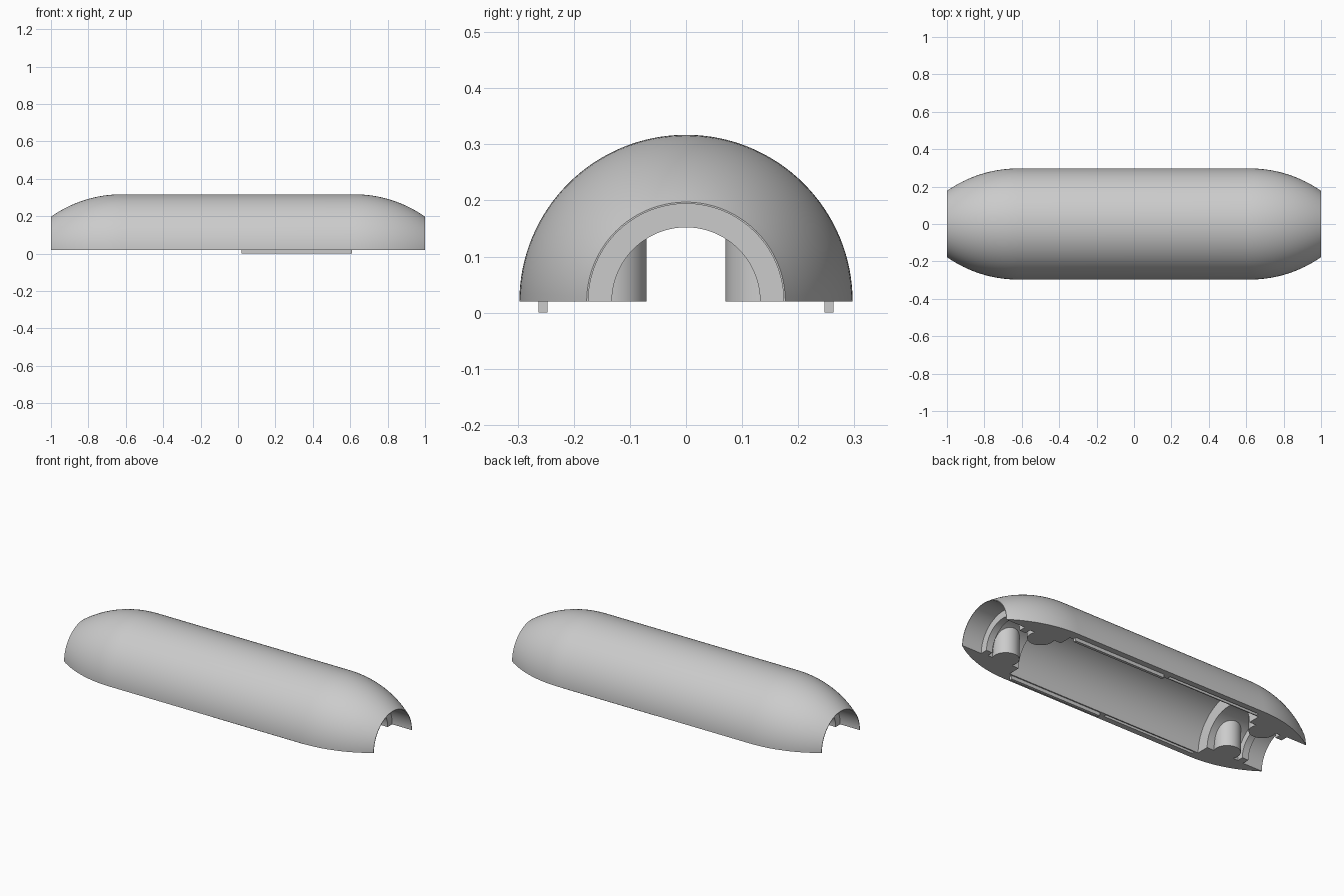
import bpy, bmesh, math
from mathutils import Matrix, Vector

if "Cube" in bpy.data.objects:
    bpy.data.objects.remove(bpy.data.objects["Cube"])

BASE = 0.02          # height of the parting plane
STRAIGHT = 0.62      # half length of the straight section
R_OUT, R_END = 0.297, 0.177
RIB = 0.63           # inner face of the thick end section

grey = bpy.data.materials.new("light_grey_plastic")
grey.use_nodes = True
colour = (0.6, 0.6, 0.6, 1)
grey.diffuse_color = colour
grey.node_tree.nodes["Principled BSDF"].inputs["Base Color"].default_value = colour


def finish(name, bm, smooth=True):
    bmesh.ops.recalc_face_normals(bm, faces=bm.faces)
    mesh = bpy.data.meshes.new(name)
    bm.to_mesh(mesh)
    bm.free()
    ob = bpy.data.objects.new(name, mesh)
    mesh.materials.append(grey)
    bpy.context.collection.objects.link(ob)
    if smooth:
        shade(ob)
    return ob


def shade(ob):
    bpy.ops.object.select_all(action='DESELECT')
    ob.select_set(True)
    bpy.context.view_layer.objects.active = ob
    bpy.ops.object.shade_smooth_by_angle(angle=math.radians(30))


def box(name, x0, x1, y, width, z0, z1):
    bm = bmesh.new()
    bmesh.ops.create_cube(bm, size=1)
    bmesh.ops.scale(bm, vec=(x1 - x0, width, z1 - z0), verts=bm.verts)
    bmesh.ops.translate(bm, vec=((x0 + x1) / 2, y, (z0 + z1) / 2), verts=bm.verts)
    return finish(name, bm, False)


# Half profile (x, radius): curved outside, then stepped inside
length, drop = 1 - STRAIGHT, R_OUT - R_END
arc_r = (length ** 2 + drop ** 2) / (2 * drop)
sweep = math.asin(length / arc_r)
outer = []
for i in range(17):
    a = sweep * i / 16
    outer.append((STRAIGHT + arc_r * math.sin(a), R_OUT - arc_r * (1 - math.cos(a))))
inner = [(1, 0.174), (0.875, 0.174), (0.875, 0.132), (0.835, 0.132),
         (0.835, 0.168), (RIB, 0.168), (RIB, 0.24)]
half = outer + inner
profile = half + [(-x, r) for x, r in reversed(half)]

# Shell: revolve the closed profile through a half turn
STEPS = 64
bm = bmesh.new()
rings = []
for s in range(STEPS + 1):
    t = math.pi * s / STEPS
    rings.append([bm.verts.new((x, r * math.cos(t), BASE + r * math.sin(t)))
                  for x, r in profile])
n = len(profile)
for a, b in zip(rings, rings[1:]):
    for i in range(n):
        j = (i + 1) % n
        bm.faces.new((a[i], a[j], b[j], b[i]))
bm.faces.new(rings[0])
bm.faces.new(rings[-1])
shell = finish("half_shell", bm, False)

# Grooves along the parting edge on one half
for side in (-1, 1):
    cutter = box("groove_cutter", -0.61, -0.02, side * 0.255, 0.018, BASE - 0.02, BASE + 0.02)
    cutter.hide_render = True
    mod = shell.modifiers.new("groove", 'BOOLEAN')
    mod.operation = 'DIFFERENCE'
    mod.solver = 'EXACT'
    mod.object = cutter
    bpy.context.view_layer.objects.active = shell
    bpy.ops.object.modifier_apply(modifier=mod.name)
    bpy.data.objects.remove(cutter)
shade(shell)

# Locating tongues on the other half
for side, label in ((-1, "front"), (1, "back")):
    box(label + "_tongue", 0.02, 0.61, side * 0.255, 0.016, 0, BASE + 0.01)

# Round posts beside the cable passage
for end, end_name in ((-1, "right"), (1, "left")):
    for side, side_name in ((-1, "front"), (1, "back")):
        bm = bmesh.new()
        bmesh.ops.create_cone(bm, cap_ends=True, segments=40, radius1=0.07,
                              radius2=0.07, depth=0.16,
                              matrix=Matrix.Translation(Vector((end * 0.74, side * 0.14, BASE + 0.08))))
        finish(f"{end_name}_{side_name}_post", bm)
